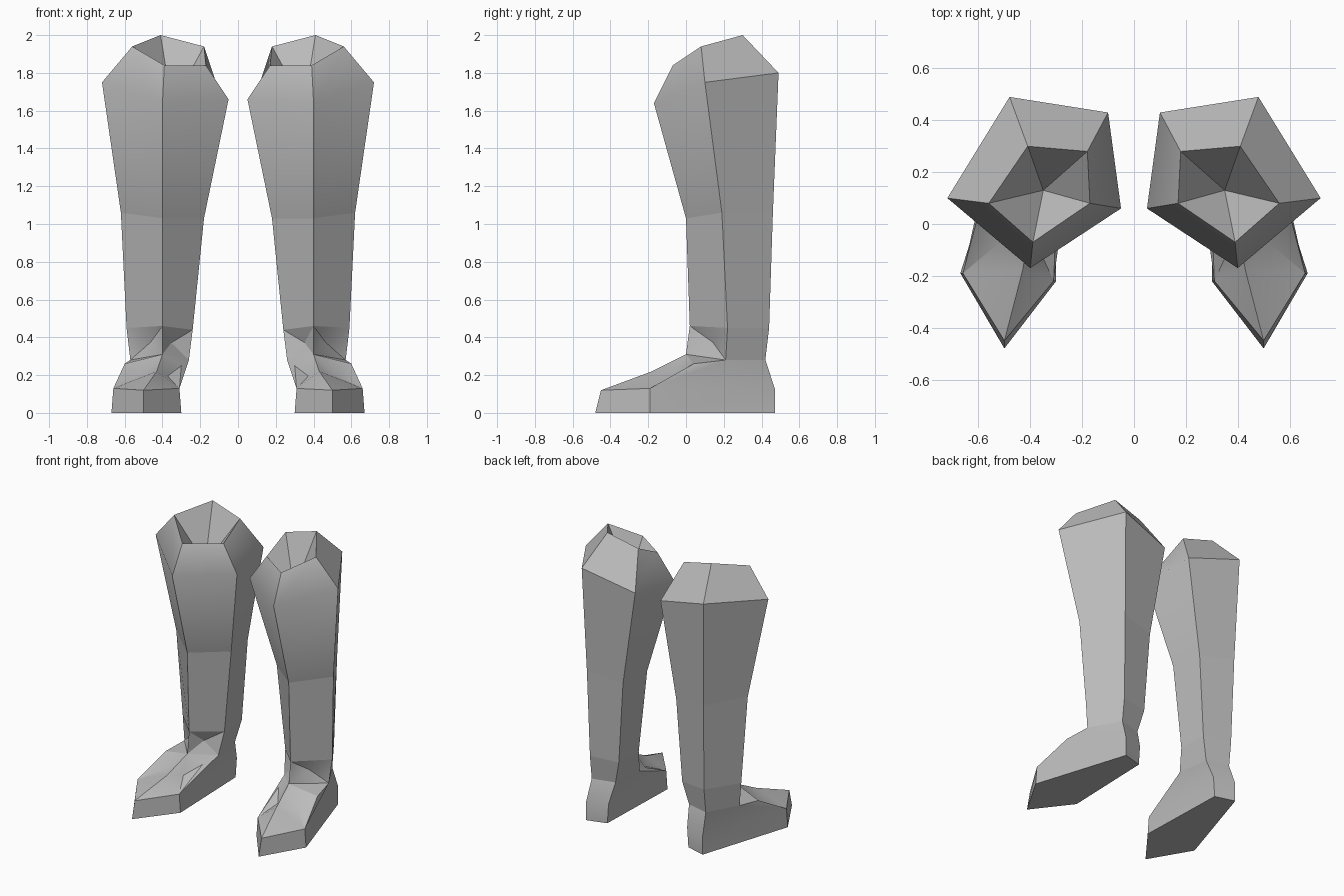
import bpy, bmesh, math
from mathutils import Vector

if "Cube" in bpy.data.objects:
    bpy.data.objects.remove(bpy.data.objects["Cube"], do_unlink=True)

grey = bpy.data.materials.new("plain_grey")
grey.use_nodes = True
grey.diffuse_color = (0.5, 0.5, 0.5, 1)
grey.node_tree.nodes["Principled BSDF"].inputs["Base Color"].default_value = (0.5, 0.5, 0.5, 1)

# Five-sided cross-sections of the left boot: front, outer, back, inner back, inner front
RIM = [(.39, -.07, 1.84), (.56, .08, 1.94), (.41, .3, 2), (.18, .28, 1.94), (.17, .08, 1.84)]
KNEE = [(.4, -.17, 1.64), (.72, .1, 1.75), (.48, .49, 1.8), (.1, .43, 1.7), (.05, .06, 1.66)]
CALF = [(.4, 0, 1.03), (.62, .19, 1.06), (.46, .46, 1.06), (.21, .41, 1.02), (.18, .18, 1.03)]
ANKLE = [(.4, .02, .46), (.59, .22, .45), (.45, .44, .45), (.25, .4, .44), (.24, .19, .44)]
HEEL = [(.4, 0, .31), (.57, .21, .28), (.45, .42, .28), (.29, .38, .28), (.26, .15, .28)]
WELT = [(.5, -.45, .12), (.66, -.19, .13), (.46, .47, .13), (.31, .43, .14), (.31, -.22, .13)]
SOLE = [(.5, -.48, 0), (.67, -.19, 0), (.46, .47, 0), (.32, .43, 0), (.3, -.22, 0)]


class Part:
    """Collects faces, then makes one smooth, mirrored object."""

    def __init__(self, name):
        self.name, self.bm = name, bmesh.new()

    def ring(self, points):
        return [self.bm.verts.new(p) for p in points]

    def face(self, *verts):
        return self.bm.faces.new(verts)

    def band(self, low, high):
        n = len(low)
        return [self.face(low[i], low[(i + 1) % n], high[(i + 1) % n], high[i]) for i in range(n)]

    def dent(self, faces, depth):
        self.bm.normal_update()
        return bmesh.ops.poke(self.bm, faces=faces, offset=-depth)["verts"]

    def finish(self, angle=40):
        mesh = bpy.data.meshes.new(self.name)
        self.bm.to_mesh(mesh)
        self.bm.free()
        mesh.materials.append(grey)
        obj = bpy.data.objects.new(self.name, mesh)
        bpy.context.collection.objects.link(obj)
        bpy.ops.object.select_all(action="DESELECT")
        obj.select_set(True)
        bpy.context.view_layer.objects.active = obj
        bpy.ops.object.shade_smooth_by_angle(angle=math.radians(angle))
        mirror = obj.modifiers.new("other_boot", "MIRROR")
        mirror.use_clip = False
        mirror.use_mirror_merge = False


# Flared cuff with a sunken opening
cuff = Part("boot_cuff")
calf, knee, rim = cuff.ring(CALF), cuff.ring(KNEE), cuff.ring(RIM)
cuff.band(calf, knee)
cuff.band(knee, rim)
well = cuff.dent([cuff.face(*rim)], 0)
well[0].co = Vector((.35, .13, 1.63))
cuff.finish()

# Straight lower shaft
shaft = Part("boot_shaft")
shaft.band(shaft.ring(ANKLE), shaft.ring(CALF))
shaft.finish()

# Ankle with a pinched fold either side of the front
ankle = Part("boot_ankle")
sides = ankle.band(ankle.ring(HEEL), ankle.ring(ANKLE))
ankle.dent([sides[0], sides[-1]], .04)
ankle.finish(30)

# Pointed foot with ridged instep
foot = Part("boot_foot")
sole, welt, heel = foot.ring(SOLE), foot.ring(WELT), foot.ring(HEEL)
foot.band(sole, welt)
foot.face(*reversed(sole))
front, outer, back, inner_back, inner = heel
toe, w_outer, w_back, w_inner_back, w_inner = welt
instep, out_ridge, in_ridge = foot.ring([(.43, -.18, .22), (.6, .04, .26), (.3, .03, .25)])
foot.face(w_outer, w_back, back, outer)
foot.face(w_back, w_inner_back, inner_back, back)
foot.face(w_inner_back, w_inner, inner, inner_back)
foot.face(out_ridge, w_outer, outer)
foot.face(in_ridge, inner, w_inner)
foot.face(front, out_ridge, outer)
foot.face(front, inner, in_ridge)
folds = [foot.face(front, instep, w_outer, out_ridge),
         foot.face(front, in_ridge, w_inner, instep)]
foot.face(toe, w_outer, instep)
foot.face(toe, instep, w_inner)
foot.dent(folds, .035)
foot.finish(30)
